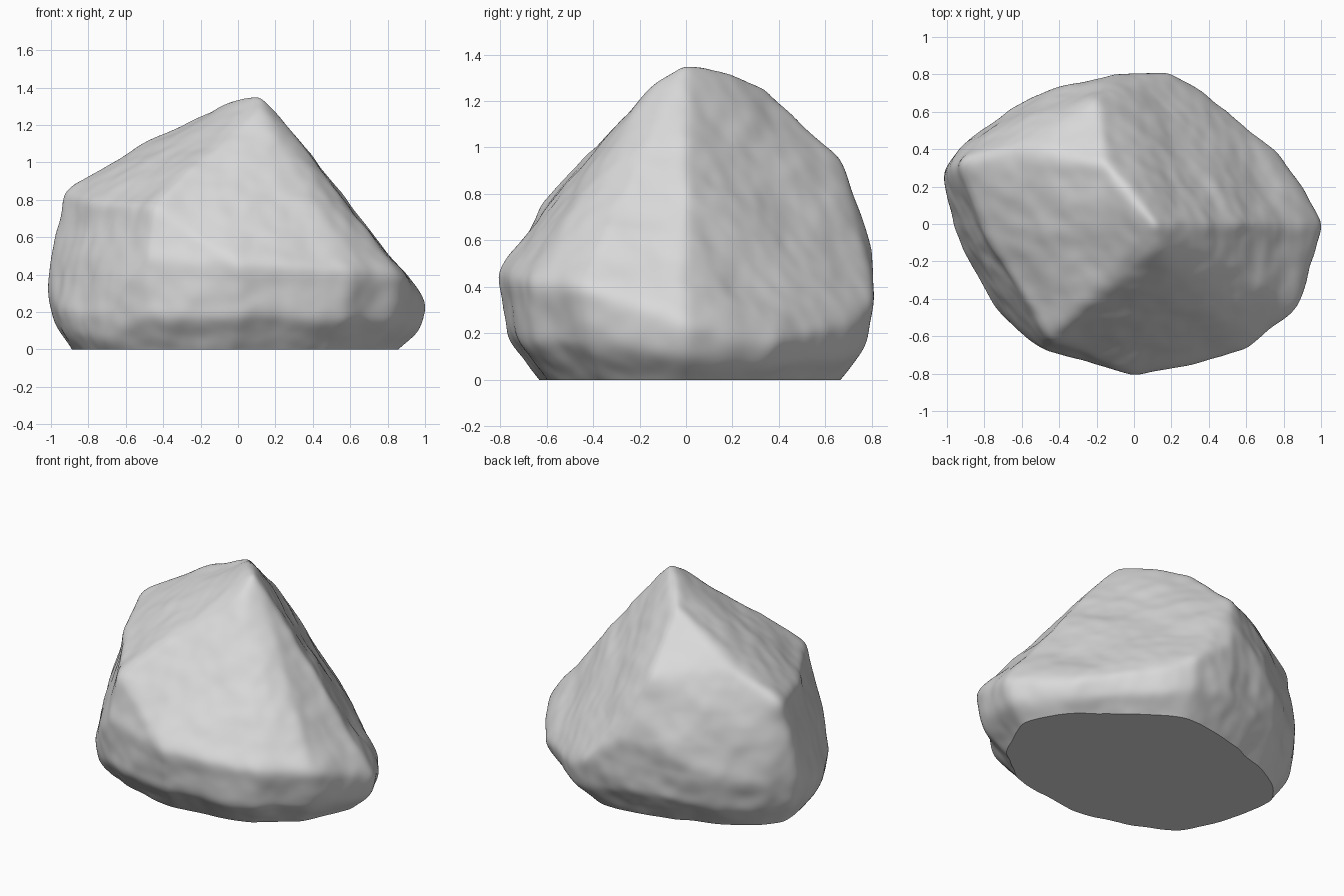
import bpy
import bmesh
from mathutils import Vector, noise
from mathutils.bvhtree import BVHTree

default_cube = bpy.data.objects.get("Cube")
if default_cube:
    bpy.data.objects.remove(default_cube, do_unlink=True)

CENTRE = Vector((0, 0, 0.4))

# Corners where the large upper facets meet, apex first
peak_corners = [
    (0.12, 0, 1.375), (0.13, -0.13, 1.29), (-0.14, 0.32, 1.3),
    (-0.2, 0.68, 0.95), (-0.55, 0.57, 0.82), (-0.82, 0.44, 0.74),
    (-0.6, 0.43, 1.03), (-0.94, 0.33, 0.85), (-0.78, -0.1, 0.79),
    (-0.45, -0.61, 0.76), (0.53, -0.4, 0.75),
]

# Widest outline of the boulder, anticlockwise from the right tip
waist_corners = [
    (1.025, 0, 0.26), (0.9, 0.2, 0.2), (0.78, 0.36, 0.17),
    (0.61, 0.5, 0.18), (0.36, 0.72, 0.24), (0.2, 0.81, 0.34),
    (-0.1, 0.81, 0.57), (-0.38, 0.74, 0.5), (-0.65, 0.62, 0.38),
    (-0.9, 0.45, 0.34), (-1.02, 0.28, 0.38), (-0.97, 0, 0.22),
    (-0.92, -0.17, 0.2), (-0.75, -0.47, 0.16), (-0.49, -0.68, 0.48),
    (0, -0.81, 0.46), (0.3, -0.76, 0.45), (0.6, -0.67, 0.43),
    (0.88, -0.45, 0.4),
]


def faceted_core():
    """Convex facets; the belly curves in to below the ground plane."""
    core = bmesh.new()
    belly = [(x * 0.96, y * 0.96, z * 0.38) for x, y, z in waist_corners]
    taper = [(x * 0.76 - 0.05, y * 0.67, -0.12) for x, y, z in waist_corners]
    for corner in peak_corners + waist_corners + belly + taper:
        core.verts.new(corner)
    bmesh.ops.convex_hull(core, input=core.verts)
    bmesh.ops.recalc_face_normals(core, faces=core.faces)
    tree = BVHTree.FromBMesh(core)
    core.free()
    return tree


def weathering(point, normal):
    """Broad lumps and slanted layers on the left side."""
    lumps = noise.fractal(point * 2.6, 1.1, 2, 3)
    layer_axis = Vector((-0.5, -0.3, 0.8))
    layered = point * 1.5 + layer_axis * point.dot(layer_axis) * 5
    layers = noise.noise(layered) * max(-normal.x, 0)
    return lumps * 0.018 + layers * 0.012


# Wrap a fine sphere onto the facets, soften the ridges and weather it
core_tree = faceted_core()
bm = bmesh.new()
bmesh.ops.create_icosphere(bm, subdivisions=7, radius=1)
for vert in bm.verts:
    hit = core_tree.ray_cast(CENTRE, vert.co.normalized())[0]
    if hit:
        vert.co = hit
for step in range(12):
    bmesh.ops.smooth_vert(bm, verts=bm.verts, factor=0.5,
                          use_axis_x=True, use_axis_y=True, use_axis_z=True)
bm.normal_update()
moves = [v.normal * weathering(v.co, v.normal) for v in bm.verts]
for vert, move in zip(bm.verts, moves):
    vert.co += move

# Slice the flat underside
cut = bmesh.ops.bisect_plane(bm, geom=bm.verts[:] + bm.edges[:] + bm.faces[:],
                             plane_co=(0, 0, 0), plane_no=(0, 0, 1),
                             clear_inner=True)
rim = [e for e in cut["geom_cut"] if isinstance(e, bmesh.types.BMEdge)]
bmesh.ops.contextual_create(bm, geom=rim)
bmesh.ops.recalc_face_normals(bm, faces=bm.faces)

mesh = bpy.data.meshes.new("boulder")
bm.to_mesh(mesh)
bm.free()
boulder = bpy.data.objects.new("boulder", mesh)
bpy.context.collection.objects.link(boulder)

# Plain stone colour
stone = bpy.data.materials.new("light_grey_stone")
stone.use_nodes = True
colour = (0.7, 0.7, 0.7, 1)
stone.diffuse_color = colour
stone.node_tree.nodes["Principled BSDF"].inputs["Base Color"].default_value = colour
mesh.materials.append(stone)

bpy.ops.object.select_all(action="DESELECT")
boulder.select_set(True)
bpy.context.view_layer.objects.active = boulder
bpy.ops.object.shade_smooth_by_angle(angle=0.6)
